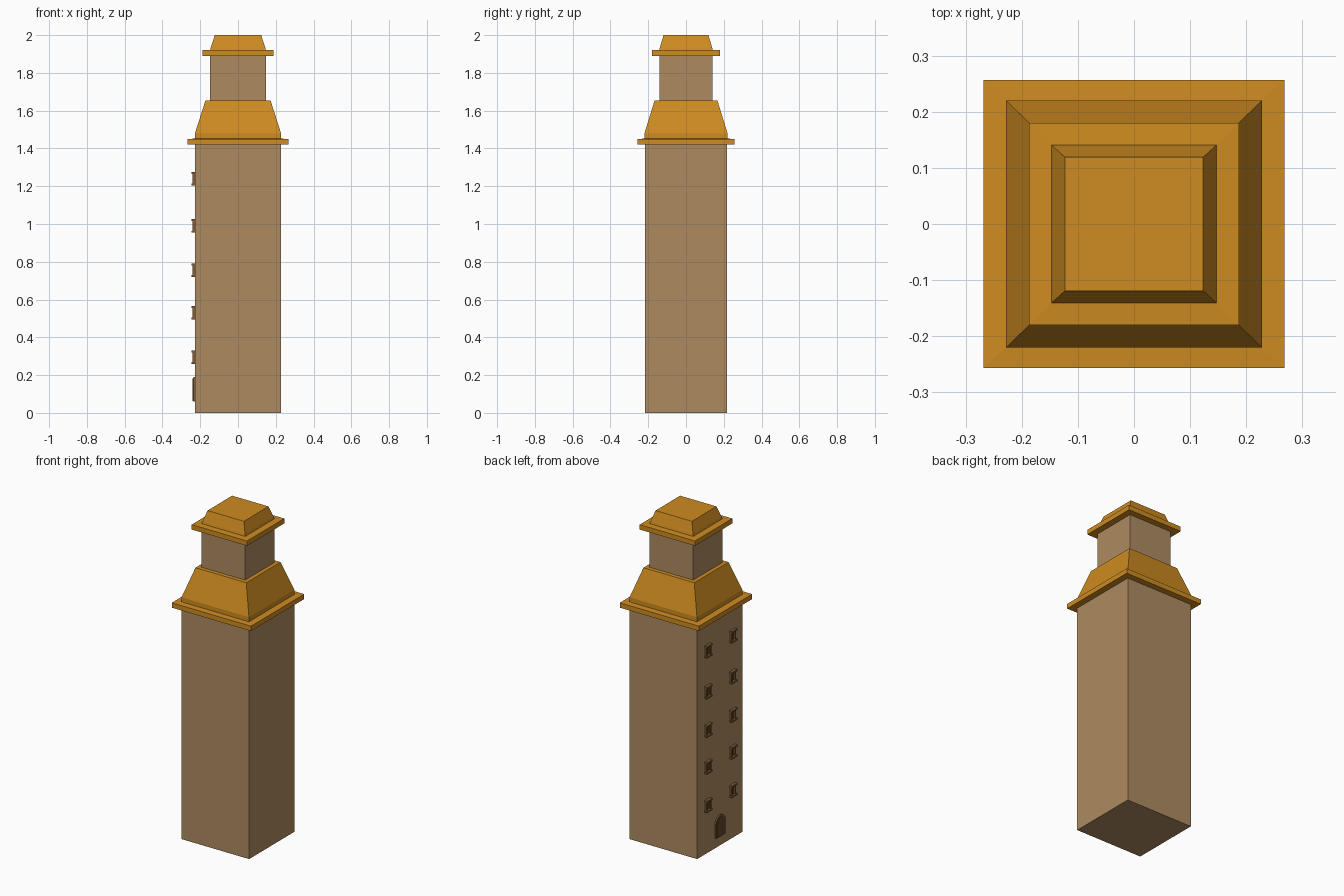
import bpy, bmesh, math

if "Cube" in bpy.data.objects:
    bpy.data.objects.remove(bpy.data.objects["Cube"])


def material(name, rgb):
    m = bpy.data.materials.new(name)
    m.diffuse_color = (*rgb, 1)
    m.use_nodes = True
    m.node_tree.nodes["Principled BSDF"].inputs["Base Color"].default_value = m.diffuse_color
    return m


STONE = material("stone", (0.42, 0.26, 0.12))
ROOF = material("roof_orange", (0.62, 0.26, 0.015))
WOOD = material("dark_wood", (0.13, 0.065, 0.02))
TRIM = material("trim_wood", (0.22, 0.11, 0.035))


def finish(name, bm, mat):
    bmesh.ops.recalc_face_normals(bm, faces=bm.faces)
    me = bpy.data.meshes.new(name)
    bm.to_mesh(me)
    bm.free()
    me.materials.append(mat)
    ob = bpy.data.objects.new(name, me)
    bpy.context.collection.objects.link(ob)
    return ob


def stack(name, rings, mat):
    """Closed rectangular solid through rings of (half x, half y, z)."""
    bm = bmesh.new()
    loops = [[bm.verts.new((sx * hx, sy * hy, z))
              for sx, sy in ((-1, -1), (1, -1), (1, 1), (-1, 1))]
             for hx, hy, z in rings]
    for a, b in zip(loops, loops[1:]):
        for i in range(4):
            j = (i + 1) % 4
            bm.faces.new((a[i], a[j], b[j], b[i]))
    bm.faces.new(loops[0][::-1])
    bm.faces.new(loops[-1])
    return finish(name, bm, mat)


def box(name, x0, x1, y, w, z0, z1, mat):
    bm = bmesh.new()
    bmesh.ops.create_cube(bm, size=1)
    bmesh.ops.scale(bm, vec=(x1 - x0, w, z1 - z0), verts=bm.verts)
    bmesh.ops.translate(bm, vec=((x0 + x1) / 2, y, (z0 + z1) / 2), verts=bm.verts)
    return finish(name, bm, mat)


def arch_panel(name, half, z0, spring, x0, x1, mat):
    """Round-topped slab standing against the -x wall."""
    pts = [(-half, z0), (half, z0)]
    pts += [(half * math.cos(t * math.pi / 8), spring + half * math.sin(t * math.pi / 8))
            for t in range(9)]
    bm = bmesh.new()
    f = bm.faces.new([bm.verts.new((x1, y, z)) for y, z in pts])
    ext = bmesh.ops.extrude_face_region(bm, geom=[f])["geom"]
    bmesh.ops.translate(bm, vec=(x0 - x1, 0, 0),
                        verts=[v for v in ext if isinstance(v, bmesh.types.BMVert)])
    return finish(name, bm, mat)


# Walls
stack("tower_shaft", [(0.228, 0.218, 0), (0.228, 0.218, 1.42)], STONE)
stack("upper_shaft", [(0.147, 0.141, 1.655), (0.147, 0.141, 1.89)], STONE)

# Lower roof: overhanging eave, short upright course, slope
stack("lower_roof", [(0.268, 0.257, 1.42), (0.268, 0.257, 1.45),
                     (0.228, 0.22, 1.452), (0.228, 0.22, 1.48),
                     (0.172, 0.166, 1.655)], ROOF)

# Cap roof
stack("cap_roof", [(0.187, 0.18, 1.89), (0.187, 0.18, 1.92),
                   (0.147, 0.141, 1.922), (0.144, 0.138, 1.935),
                   (0.123, 0.119, 2.0)], ROOF)

# Windows on the -x wall: pane, jambs, lintel and sill
WALL = -0.228
for z in (0.295, 0.53, 0.755, 0.99, 1.24):
    for y in (-0.12, 0.12):
        box("window_pane", WALL - 0.004, WALL + 0.01, y, 0.035, z - 0.03, z + 0.03, WOOD)
        for s in (-1, 1):
            box("window_jamb", WALL - 0.012, WALL + 0.01, y + s * 0.018, 0.009,
                z - 0.027, z + 0.027, TRIM)
            box("window_sill" if s < 0 else "window_lintel", WALL - 0.018, WALL + 0.01,
                y, 0.052, z + s * 0.031 - 0.005, z + s * 0.031 + 0.005, TRIM)

# Arched door
arch_panel("door_frame", 0.046, 0.06, 0.145, WALL - 0.008, WALL + 0.01, TRIM)
arch_panel("door", 0.036, 0.062, 0.145, WALL - 0.012, WALL + 0.008, WOOD)
